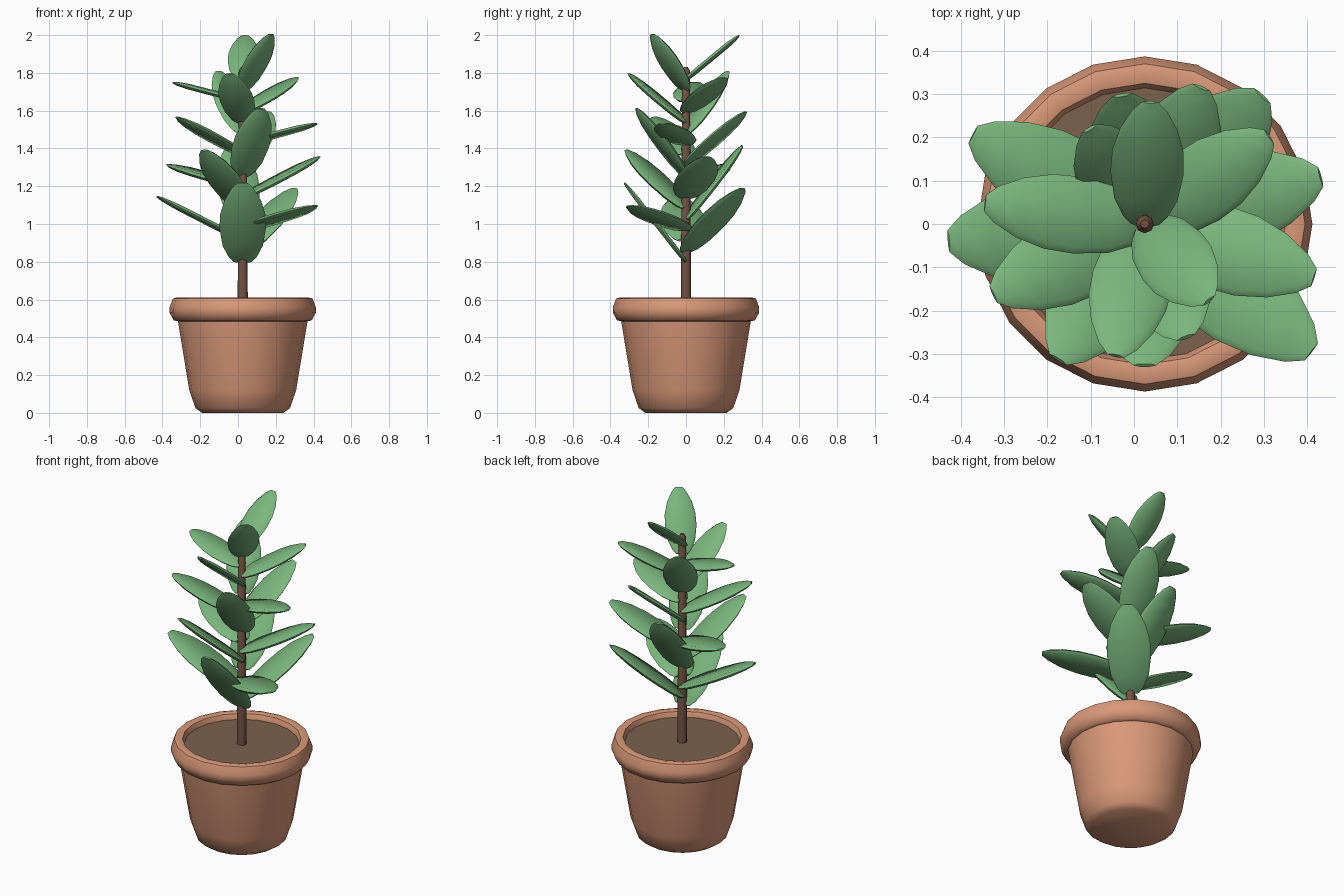
import bpy, bmesh, math
from mathutils import Matrix

CENTRE_X = 0.025

cube = bpy.data.objects.get("Cube")
if cube:
    bpy.data.objects.remove(cube, do_unlink=True)


def material(name, rgb):
    mat = bpy.data.materials.new(name)
    mat.use_nodes = True
    color = (*rgb, 1)
    mat.diffuse_color = color
    mat.node_tree.nodes["Principled BSDF"].inputs["Base Color"].default_value = color
    return mat


terracotta = material("terracotta", (0.70, 0.32, 0.19))
soil_brown = material("soil brown", (0.20, 0.12, 0.075))
bark = material("bark brown", (0.17, 0.085, 0.055))
leaf_green = material("leaf green", (0.195, 0.47, 0.205))


def add_object(name, bm, mat, angle):
    bmesh.ops.recalc_face_normals(bm, faces=bm.faces)
    mesh = bpy.data.meshes.new(name)
    bm.to_mesh(mesh)
    bm.free()
    mesh.materials.append(mat)
    obj = bpy.data.objects.new(name, mesh)
    bpy.context.collection.objects.link(obj)
    bpy.ops.object.select_all(action="DESELECT")
    obj.select_set(True)
    bpy.context.view_layer.objects.active = obj
    bpy.ops.object.shade_smooth_by_angle(angle=math.radians(angle))
    return obj


def loft(bm, rings):
    """Skin a list of equal point rings and cap both ends."""
    rows = [[bm.verts.new(p) for p in ring] for ring in rings]
    n = len(rows[0])
    for a, b in zip(rows, rows[1:]):
        for i in range(n):
            j = (i + 1) % n
            bm.faces.new((a[i], a[j], b[j], b[i]))
    bm.faces.new(rows[0][::-1])
    bm.faces.new(rows[-1])


def turned(name, profile, sides, mat, angle):
    bm = bmesh.new()
    step = math.tau / sides
    loft(bm, [[(r * math.cos(i * step), r * math.sin(i * step), z)
               for i in range(sides)] for r, z in profile])
    obj = add_object(name, bm, mat, angle)
    obj.location.x = CENTRE_X
    return obj


# Pot with rounded foot and thick rim, hollow down to the soil
turned("pot", [(0.215, 0), (0.25, 0.025), (0.283, 0.12), (0.343, 0.485),
               (0.365, 0.49), (0.387, 0.53), (0.387, 0.56), (0.37, 0.605),
               (0.35, 0.611), (0.325, 0.605), (0.315, 0.58), (0.31, 0.54)],
       20, terracotta, 50)
turned("soil", [(0.30, 0.54), (0.318, 0.575)], 20, soil_brown, 30)

# Stem, slightly tapered, with a blunt tip
turned("stem", [(0.027, 0.56), (0.021, 1.81), (0.01, 1.83)], 8, bark, 50)

# Leaf outline: distance along the leaf and half width, as shares of its length
OUTLINE = [(0, 0.09), (0.06, 0.14), (0.2, 0.2), (0.42, 0.232), (0.6, 0.226),
           (0.78, 0.182), (0.93, 0.11), (1, 0.05)]


def leaf(name, length, base_z, turn, rise):
    bm = bmesh.new()
    rings = []
    for t, w in OUTLINE:
        half = w * length
        inner = half - 0.014
        thick = 0.013 * min(1, w / 0.15)
        rings.append([(t * length, y, z) for y, z in
                      ((half, 0), (inner, thick), (-inner, thick),
                       (-half, 0), (-inner, -thick), (inner, -thick))])
    loft(bm, rings)
    obj = add_object(name, bm, leaf_green, 60)
    obj.matrix_world = (Matrix.Translation((CENTRE_X, 0, base_z))
                        @ Matrix.Rotation(turn, 4, "Z")
                        @ Matrix.Rotation(-rise, 4, "Y"))


# Leaves spiral up the stem by the golden angle, shrinking towards the top
LEAVES = 18
for i in range(LEAVES):
    share = i / (LEAVES - 1)
    leaf(f"leaf_{i + 1}", 0.53 - 0.165 * share, 0.8 + 0.966 * share,
         math.radians(-90 + 137.5 * i), math.radians(52 - 12.5 * (i % 4)))
